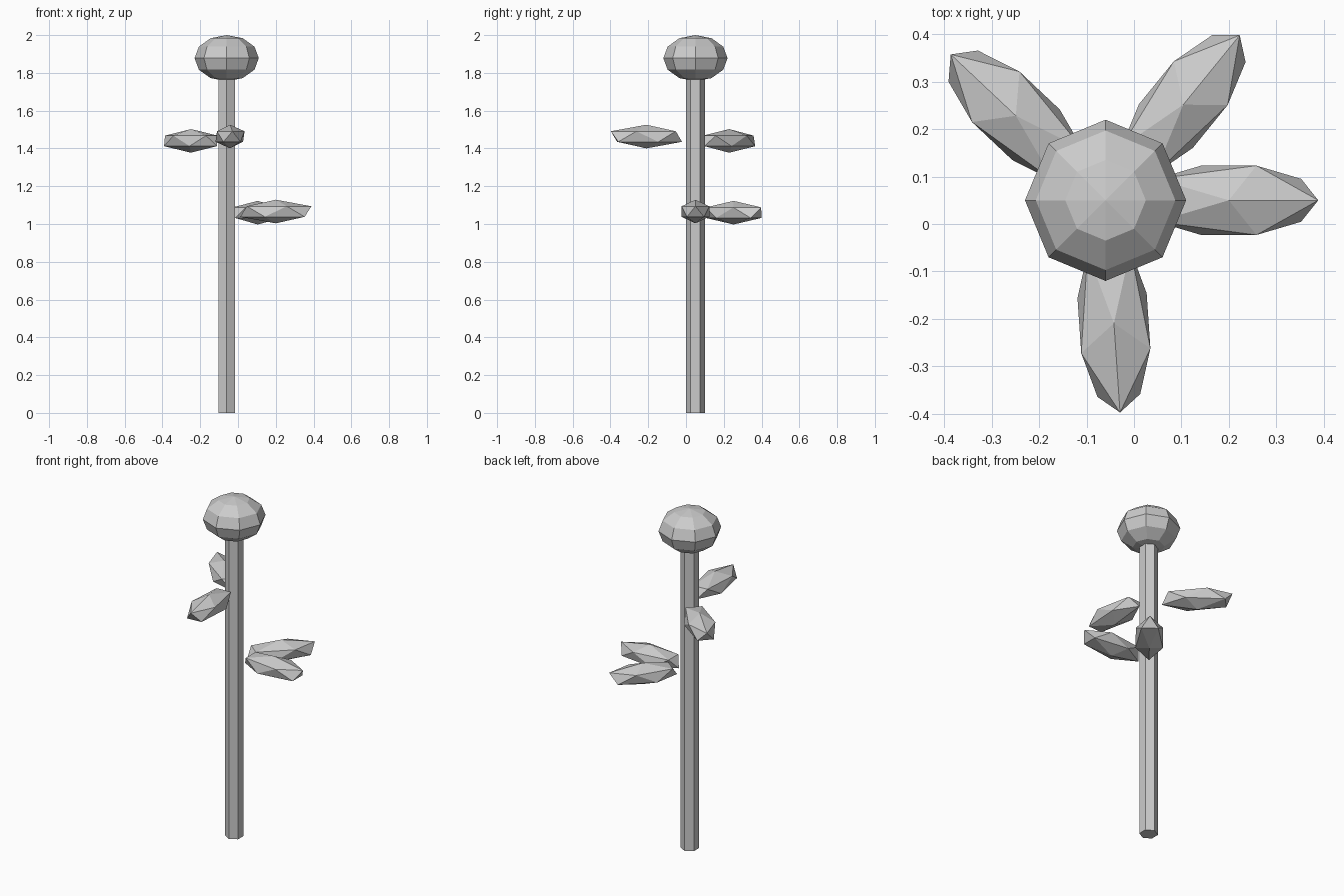
import bpy
from math import radians, cos, sin

if "Cube" in bpy.data.objects:
    bpy.data.objects.remove(bpy.data.objects["Cube"])

CX, CY = -0.06, 0.05  # stem axis


def finish(name, scale=(1, 1, 1)):
    obj = bpy.context.object
    obj.name = name
    obj.scale = scale
    return obj


# Six-sided stem
bpy.ops.mesh.primitive_cylinder_add(vertices=6, radius=0.05, depth=1.84,
                                    location=(CX, CY, 0.92))
finish("stem")

# Faceted, slightly squashed flower head
bpy.ops.mesh.primitive_uv_sphere_add(segments=8, ring_count=6, radius=1,
                                     location=(CX, CY, 1.878))
finish("flower_head", (0.17, 0.17, 0.122))


# Leaves: stretched icosahedra pointing away from the stem
def leaf(name, angle, z):
    a = radians(angle)
    bpy.ops.mesh.primitive_ico_sphere_add(
        subdivisions=1, radius=1,
        location=(CX + 0.26 * cos(a), CY + 0.26 * sin(a), z),
        rotation=(0, 0, a))
    finish(name, (0.211, 0.086, 0.0625))


leaf("leaf_right", 0, 1.066)
leaf("leaf_back_right", 50.9, 1.06)
leaf("leaf_back_left", 136.7, 1.44)
leaf("leaf_front", -86.1, 1.463)
